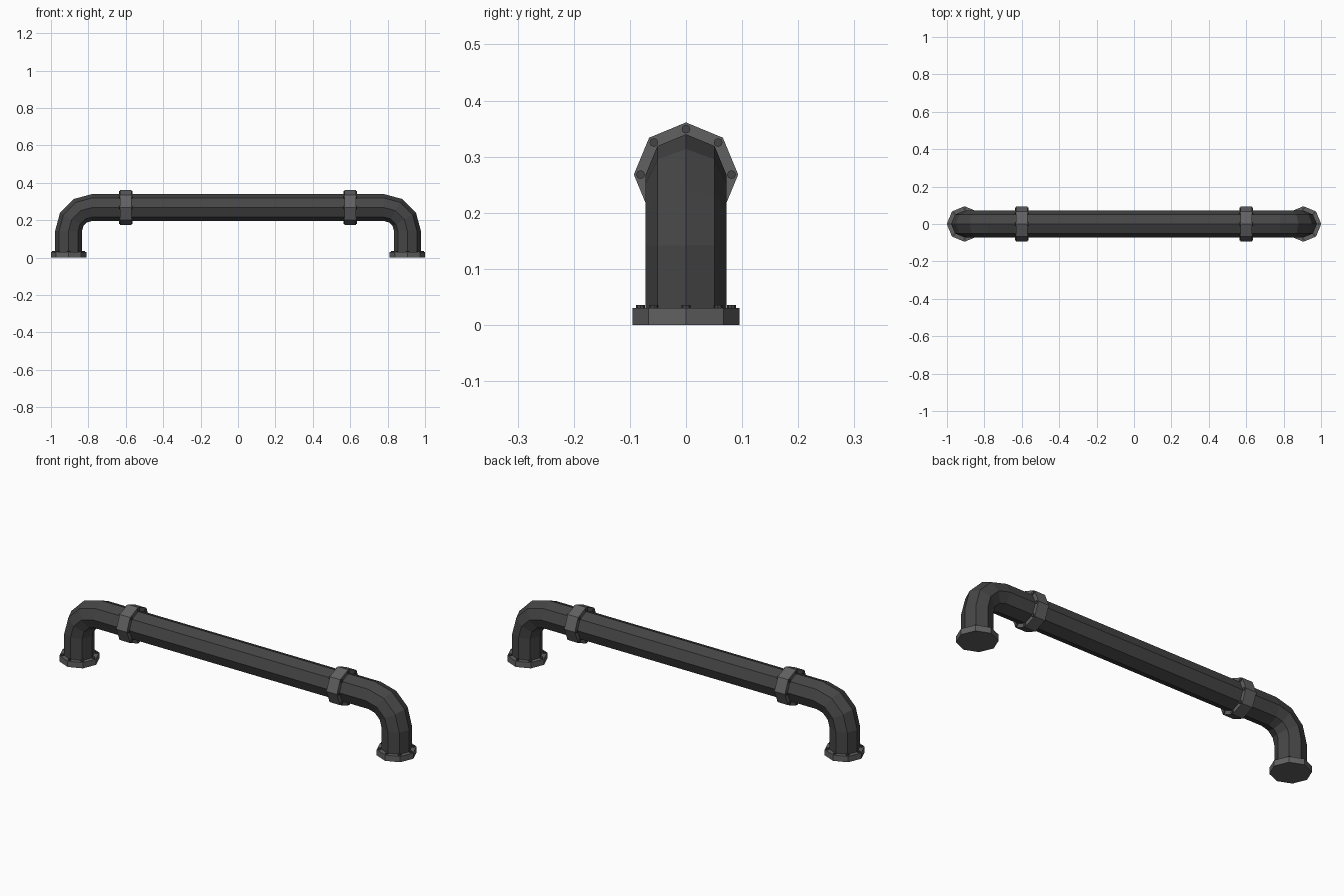
import bpy, bmesh
from math import sin, cos, pi, radians
from mathutils import Matrix, Vector

if "Cube" in bpy.data.objects:
    bpy.data.objects.remove(bpy.data.objects["Cube"])

LEG_X, BAR_Z, R = 0.906, 0.268, 0.072
BEND, SIDES = 0.126, 8


def material(name, v):
    m = bpy.data.materials.new(name)
    m.diffuse_color = (v, v, v, 1)
    m.use_nodes = True
    m.node_tree.nodes["Principled BSDF"].inputs["Base Color"].default_value = m.diffuse_color
    return m


dark = material("dark_iron", 0.06)
light = material("worn_iron", 0.12)


def finish(name, bm, mat):
    bmesh.ops.recalc_face_normals(bm, faces=bm.faces[:])
    me = bpy.data.meshes.new(name)
    bm.to_mesh(me)
    bm.free()
    me.materials.append(mat)
    ob = bpy.data.objects.new(name, me)
    bpy.context.collection.objects.link(ob)
    return ob


def cylinder(bm, r, depth, sides, mtx):
    # a corner of the polygon always points along local +X
    ring = [[bm.verts.new(mtx @ Vector((r * cos(2 * pi * i / sides), r * sin(2 * pi * i / sides), z)))
             for i in range(sides)] for z in (-depth / 2, depth / 2)]
    for i in range(sides):
        j = (i + 1) % sides
        bm.faces.new((ring[0][i], ring[0][j], ring[1][j], ring[1][i]))
    bm.faces.new(ring[0][::-1])
    bm.faces.new(ring[1])


# Bent pipe: stations are (x, z, angle of outward normal in the xz plane)
cx, cz = LEG_X - BEND, BAR_Z - BEND
half = [(LEG_X, 0.01, 0.0)]
for deg in (0, 30, 60, 90):
    a = radians(deg)
    half.append((cx + BEND * cos(a), cz + BEND * sin(a), a))
half.append((0.6, BAR_Z, pi / 2))
stations = half + [(-x, z, pi - a) for x, z, a in reversed(half)]
bm = bmesh.new()
rings = []
for x, z, a in stations:
    ring = []
    for i in range(SIDES):
        t = 2 * pi * i / SIDES
        d = R * cos(t)
        ring.append(bm.verts.new((x + d * cos(a), R * sin(t), z + d * sin(a))))
    rings.append(ring)
for p, q in zip(rings, rings[1:]):
    for i in range(SIDES):
        j = (i + 1) % SIDES
        bm.faces.new((p[i], p[j], q[j], q[i]))
bm.faces.new(rings[0])
bm.faces.new(rings[-1])
finish("bent_pipe", bm, dark)


# Octagonal ring with a bolt near each corner
def bolted_ring(name, mtx, r, depth, bolt_depth, bolt_shift):
    bm = bmesh.new()
    cylinder(bm, r, depth, SIDES, mtx)
    finish(name, bm, light)
    bm = bmesh.new()
    for i in range(SIDES):
        t = 2 * pi * i / SIDES
        off = Matrix.Translation((0.081 * cos(t), 0.081 * sin(t), bolt_shift))
        cylinder(bm, 0.0078, bolt_depth, 8, mtx @ off)
    finish(name + "_bolts", bm, dark)


for side, s in (("left", -1), ("right", 1)):
    # Floor flange
    bolted_ring(side + "_flange", Matrix.Translation((s * LEG_X, 0, 0.015)),
                0.095, 0.03, 0.02, 0.011)
    # Pipe collar
    bolted_ring(side + "_collar",
                Matrix.Translation((s * 0.6, 0, BAR_Z)) @ Matrix.Rotation(pi / 2, 4, 'Y'),
                0.093, 0.06, 0.07, 0)
